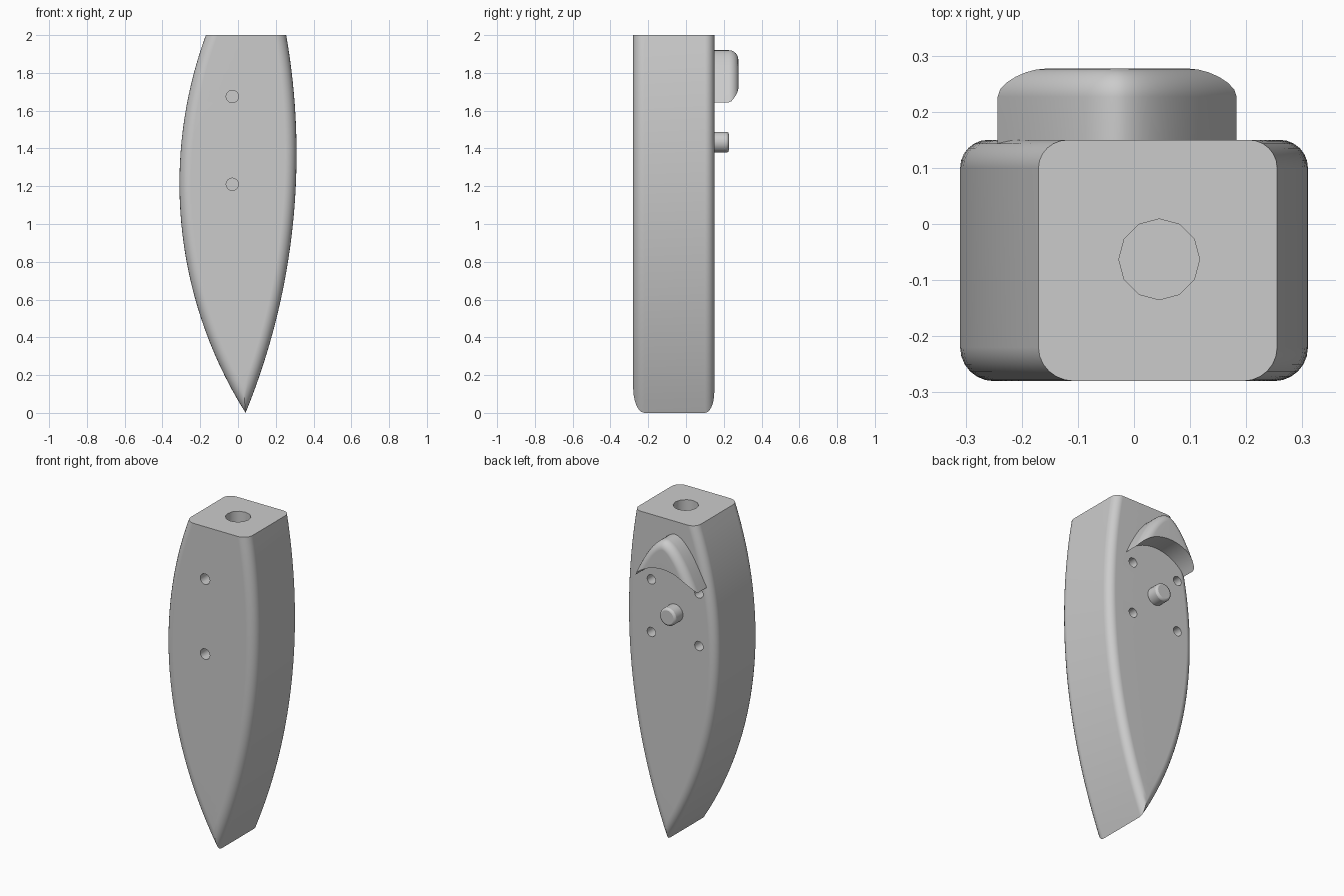
import bpy, bmesh
from math import sqrt, sin, cos, pi, radians
from mathutils import Matrix

if "Cube" in bpy.data.objects:
    bpy.data.objects.remove(bpy.data.objects["Cube"])

grey = bpy.data.materials.new("light_grey")
grey.use_nodes = True
grey.diffuse_color = (0.6, 0.6, 0.6, 1)
grey.node_tree.nodes["Principled BSDF"].inputs["Base Color"].default_value = grey.diffuse_color

FRONT, BACK = -0.28, 0.15
MID = -0.03          # x of the pin and hood
PIN_Z = 1.433


def finish(name, bm):
    bmesh.ops.recalc_face_normals(bm, faces=bm.faces)
    mesh = bpy.data.meshes.new(name)
    bm.to_mesh(mesh)
    bm.free()
    ob = bpy.data.objects.new(name, mesh)
    bpy.context.collection.objects.link(ob)
    mesh.materials.append(grey)
    return ob


def activate(ob):
    bpy.ops.object.select_all(action='DESELECT')
    ob.select_set(True)
    bpy.context.view_layer.objects.active = ob


def smooth(ob):
    activate(ob)
    bpy.ops.object.shade_smooth_by_angle(angle=radians(32))
    mod = ob.modifiers.new("clean_normals", 'WEIGHTED_NORMAL')
    mod.keep_sharp = True


def crossing(gap, lo, hi):
    """Where gap changes from negative at lo to positive at hi."""
    for _ in range(40):
        m = (lo + hi) / 2
        lo, hi = (m, hi) if gap(m) < 0 else (lo, m)
    return hi


def fillet(y, toward, radius, steps=6):
    """(y, inset) pairs rounding onto the plane y from the given side."""
    return [(y - toward * radius * (1 - sin(a)), radius * (1 - cos(a)))
            for a in (pi / 2 * i / steps for i in range(steps + 1))]


def loft(name, layers, outline):
    """Skin outlines (two matching sides each) stacked along y."""
    bm = bmesh.new()
    rings = []
    for y, inset in layers:
        one, two = outline(inset)
        rings.append([bm.verts.new((x, y, z)) for x, z in one + two[::-1]])
    n = len(rings[0])
    for a, b in zip(rings, rings[1:]):
        for i in range(n):
            j = (i + 1) % n
            bm.faces.new((a[i], a[j], b[j], b[i]))
    for r in (rings[0], rings[-1]):
        for i in range(n // 2 - 1):
            bm.faces.new((r[i], r[i + 1], r[n - 2 - i], r[n - 1 - i]))
    bmesh.ops.remove_doubles(bm, verts=bm.verts, dist=1e-5)
    return finish(name, bm)


def cylinder(name, radius, start, end, sides):
    bm = bmesh.new()
    axis = end - start
    turn = axis.to_track_quat('Z', 'Y').to_matrix().to_4x4()
    bmesh.ops.create_cone(bm, cap_ends=True, segments=sides, radius1=radius, radius2=radius,
                          depth=axis.length, matrix=Matrix.Translation((start + end) / 2) @ turn)
    return finish(name, bm)


# Body: two arcs meeting at the bottom tip, cut flat at the top
def left_arc(z, d):
    return -0.31 + 2.28 - sqrt((2.28 - d) ** 2 - (z - 1.214) ** 2)


def right_arc(z, d):
    return 0.31 - 3.62 + sqrt((3.62 - d) ** 2 - (z - 1.372) ** 2)


def body_outline(d, n=32):
    tip = crossing(lambda z: right_arc(z, d) - left_arc(z, d), -0.1, 1)
    zs = [tip + (2 - tip) * i / n for i in range(n + 1)]
    sides = [[(f(z, d), z) for z in zs] for f in (left_arc, right_arc)]
    sides[0][0] = sides[1][0]
    return sides


body = loft("body", fillet(FRONT, -1, 0.06)[::-1] + fillet(BACK, 1, 0.05), body_outline)


# Hood: crescent over the pin with a rounded outer rim
def hood_top(u, d):
    k, p = 0.275 / 0.2125 ** 1.75, 1.75
    slope = k * p * abs(u) ** (p - 1)
    return 1.92 - k * abs(u) ** p - d * sqrt(1 + slope ** 2)


def hood_under(u, d):
    return 1.483 + sqrt(0.267 ** 2 - u ** 2)


def hood_outline(d, n=28):
    tip = crossing(lambda u: hood_under(u, d) - hood_top(u, d), 0, 0.23)
    us = [tip * (2 * i / n - 1) for i in range(n + 1)]
    under = [(MID + u, hood_under(u, d)) for u in us]
    over = [(MID + u, hood_top(u, d)) for u in us]
    over[0], over[-1] = under[0], under[-1]
    return under, over


hood = loft("hood", [(BACK - 0.01, 0)] + fillet(0.277, 1, 0.05), hood_outline)

# Pin with a softened end
from mathutils import Vector
pin = cylinder("pin", 0.055, Vector((MID, BACK - 0.01, PIN_Z)), Vector((MID, 0.227, PIN_Z)), 24)
bevel = pin.modifiers.new("soft_end", 'BEVEL')
bevel.width, bevel.segments = 0.012, 2

# Holes: one socket in the top, two in the front, four around the pin
holes = [(0.072, Vector((0.045, -0.063, 2.05)), Vector((0.045, -0.063, 1.7)), 12)]
for z in (1.675, 1.21):
    holes.append((0.033, Vector((MID, FRONT - 0.05, z)), Vector((MID, FRONT + 0.12, z)), 16))
for sx in (-1, 1):
    for sz in (-1, 1):
        x, z = MID + sx * 0.163, PIN_Z + sz * 0.163
        holes.append((0.029, Vector((x, BACK + 0.05, z)), Vector((x, BACK - 0.12, z)), 16))

activate(body)
for hole in holes:
    cutter = cylinder("hole_cutter", *hole)
    cutter.hide_render = True
    cut = body.modifiers.new("hole", 'BOOLEAN')
    cut.operation, cut.solver, cut.object = 'DIFFERENCE', 'EXACT', cutter
    bpy.ops.object.modifier_apply(modifier=cut.name)
    bpy.data.objects.remove(cutter)

for part in (body, hood, pin):
    smooth(part)
